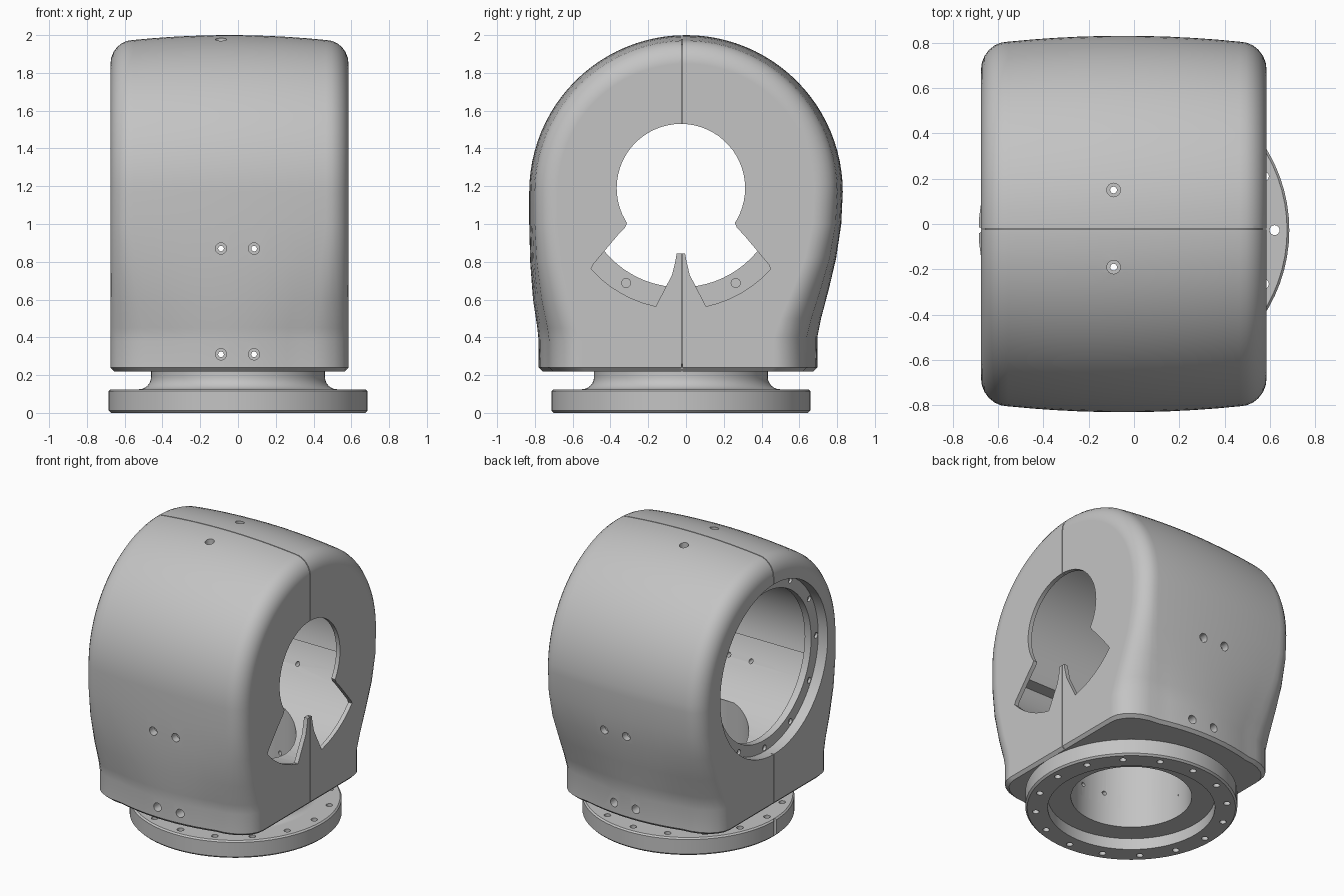
import bpy, bmesh
from math import sin, cos, radians, pi
from mathutils import Vector

cube = bpy.data.objects.get("Cube")
if cube:
    bpy.data.objects.remove(cube, do_unlink=True)

YC, ZC = -0.027, 1.19        # axis of the side openings

grey = bpy.data.materials.new("cast grey")
grey.use_nodes = True
grey.diffuse_color = (0.55, 0.55, 0.55, 1)
grey.node_tree.nodes["Principled BSDF"].inputs["Base Color"].default_value = (0.55, 0.55, 0.55, 1)


def finish(bm, name):
    bmesh.ops.recalc_face_normals(bm, faces=bm.faces[:])
    mesh = bpy.data.meshes.new(name)
    bm.to_mesh(mesh)
    bm.free()
    obj = bpy.data.objects.new(name, mesh)
    bpy.context.collection.objects.link(obj)
    mesh.materials.append(grey)
    return obj


def skin(bm, r, s):
    """Join two matching closed rings of vertices with quads."""
    for i in range(len(r)):
        j = (i + 1) % len(r)
        bm.faces.new((r[i], r[j], s[j], s[i]))


def cylinder(bm, r, a, b, segs=16):
    a, b = Vector(a), Vector(b)
    axis = b - a
    matrix = axis.to_track_quat('Z', 'Y').to_matrix().to_4x4()
    matrix.translation = (a + b) / 2
    bmesh.ops.create_cone(bm, cap_ends=True, segments=segs, radius1=r, radius2=r,
                          depth=axis.length, matrix=matrix)


def prism(name, contour, x0, x1):
    """Extrude an outline, given about the opening axis, along x."""
    bm = bmesh.new()
    a, b = [[bm.verts.new((x, YC + y, ZC + z)) for y, z in contour] for x in (x0, x1)]
    bm.faces.new(a)
    bm.faces.new(b)
    skin(bm, a, b)
    return finish(bm, name)


def arc(r, start, stop, step):
    return [(r * cos(radians(a)), r * sin(radians(a))) for a in range(start, stop, step)]


def cut(obj, cutter):
    """Subtract the cutter, apply, and discard it."""
    cutter.hide_render = True
    mod = obj.modifiers.new("cut", 'BOOLEAN')
    mod.operation, mod.solver, mod.object = 'DIFFERENCE', 'MANIFOLD', cutter
    deps = bpy.context.evaluated_depsgraph_get()
    mesh = bpy.data.meshes.new_from_object(obj.evaluated_get(deps))
    obj.modifiers.clear()
    obj.data = mesh
    bpy.data.objects.remove(cutter, do_unlink=True)


def smooth(obj):
    bpy.ops.object.select_all(action='DESELECT')
    obj.select_set(True)
    bpy.context.view_layer.objects.active = obj
    bpy.ops.object.shade_smooth_by_angle(angle=radians(32))
    mod = obj.modifiers.new("even shading", 'WEIGHTED_NORMAL')
    mod.keep_sharp = True


# Housing outline: waisted back, round top, nearly straight front
R, ZA = 0.83, 1.17
back = [(.675, .22), (.695, .24), (.695, .40), (.715, .5), (.755, .65), (.795, .82), (.822, 1.0)]
front = [(-.76, .22), (-.78, .24), (-.78, .38), (-.787, .45), (-.81, .6), (-.825, .8), (-.83, 1.0)]
outline = [(y, z, 1, 0) for y, z in back]
for i in range(49):
    a = pi * i / 48
    outline.append((R * cos(a), ZA + R * sin(a), cos(a), sin(a)))
outline += [(y, z, -1, 0) for y, z in reversed(front)]


def housing_solid(name, x0, x1, wall, floor):
    """Loft the outline across x; ends are rounded, more broadly near the base."""
    mid, half = (x0 + x1) / 2, (x1 - x0) / 2
    # Each station: side, crown position, rounding angle
    stations = [(0, i / 5, 0) for i in range(-5, 6)]
    ends = [(1, 1, radians(a)) for a in range(15, 91, 15)]
    stations = [(-1, c, a) for s, c, a in reversed(ends)] + stations + ends
    bm = bmesh.new()
    rings = []
    for sign, t, a in stations:
        ring = []
        for y, z, ny, nz in outline:
            low = min(max((0.9 - z) / 0.5, 0), 1)
            fillet = 0.12 + 0.13 * low
            inset = wall + t * t * (0.026 + 0.024 * low) + (1 - cos(a)) * (0.125 + 0.055 * low)
            dx = sign * (half - fillet + fillet * sin(a)) if sign else t * (half - fillet)
            px = mid + dx * (0.97 if z < 0.23 else 1)
            pz = z if z >= ZA else floor + (z - .22) * (ZA - floor) / (ZA - .22)
            ring.append(bm.verts.new((px, y - ny * inset, pz - nz * inset)))
        rings.append(ring)
    for r, s in zip(rings, rings[1:]):
        skin(bm, r, s)
    for ring in (rings[0], rings[-1]):
        bm.faces.new(ring[1:-1])
        bm.faces.new((ring[0], ring[1], ring[-2], ring[-1]))
    return finish(bm, name)


housing = housing_solid("elbow_housing", -0.675, 0.585, 0, 0.22)

# Shallow groove where the two half shells meet
bm = bmesh.new()
bmesh.ops.create_cube(bm, size=1)
bmesh.ops.scale(bm, vec=(3, .006, 3), verts=bm.verts)
bmesh.ops.translate(bm, vec=(0, -.022, 1.2), verts=bm.verts)
groove = finish(bm, "parting_groove")
cut(groove, housing_solid("groove_core", -0.655, 0.567, 0.02, 0.24))
cut(housing, groove)

# Main bore along x, the stepped mouth on the -x side, and the bore into the neck
for r, a, b in ((0.57, (-.55, YC, ZC), (.555, YC, ZC)),
                (0.605, (-.8, YC, ZC), (-.6, YC, ZC)),
                (0.525, (-.8, YC, ZC), (-.4, YC, ZC)),
                (0.39, (0, YC, .1), (0, YC, .65))):
    bm = bmesh.new()
    cylinder(bm, r, a, b, 72)
    cut(housing, finish(bm, "bore"))

# Wider chamber below a ledge inside the bore
cut(housing, prism("lower_chamber", arc(.66, -12, -169, -6), -.55, .555))

# Keyhole opening on the +x side, with a prong rising between two lobes
side = arc(.34, 84, -34, -6)
side += [(.285, -.185), (.297, -.21), (.335, -.25), (.465, -.405)]
side += arc(.64, -42, -79, -6)
side += [(.047, -.46), (.03, -.39), (.022, -.345)]
contour = [(0, .34)] + side + [(-y, z) for y, z in reversed(side)]
cut(housing, prism("keyhole", contour, .42, .72))

# Screw holes: wide heads first, then narrow holes to the inside
heads, shanks = bmesh.new(), bmesh.new()
for x in (-.09, .085):
    for z, yf, yb in ((.87, -.77, .75), (.31, -.70, .62)):
        cylinder(heads, .03, (x, -1, z), (x, yf, z))
        cylinder(heads, .03, (x, 1, z), (x, yb, z))
        cylinder(shanks, .015, (x, -1, z), (x, 1, z))
for y in (.15, -.19):
    cylinder(heads, .03, (-.09, y, 2.1), (-.09, y, 1.93))
    cylinder(shanks, .015, (-.09, y, 2.1), (-.09, y, 1.5))
for i in range(12):                     # blind bolt circle of the round mouth
    a = 2 * pi * i / 12
    y, z = YC + .58 * cos(a), ZC + .58 * sin(a)
    cylinder(shanks, .02, (-.62, y, z), (-.582, y, z))
    if z < 1:
        cylinder(shanks, .024, (-.568, y, z), (-.54, y, z))
cut(housing, finish(heads, "heads"))
cut(housing, finish(shanks, "shanks"))
smooth(housing)

# Neck and bolt flange, turned about the vertical axis
section = [(.39, .23), (.46, .23), (.46, .19)]
section += [(.525 - .065 * cos(radians(a)), .19 - .065 * sin(radians(a))) for a in range(15, 91, 15)]
section += [(.675, .125), (.685, .115), (.685, .012), (.673, 0), (.54, 0), (.54, .08), (.39, .08)]
bm = bmesh.new()
rings = []
for k in range(72):
    a = 2 * pi * k / 72
    rings.append([bm.verts.new((r * cos(a), YC + r * sin(a), z)) for r, z in section])
for r, s in zip(rings, rings[1:] + rings[:1]):
    skin(bm, r, s)
flange = finish(bm, "neck_flange")

# Flange bolt holes and the small index notch
bm = bmesh.new()
for i in range(16):
    a = 2 * pi * i / 16
    x, y = .62 * cos(a), YC + .62 * sin(a)
    cylinder(bm, .022, (x, y, -.1), (x, y, .2))
cylinder(bm, .013, (-.685, YC, -.1), (-.685, YC, .2))
cut(flange, finish(bm, "bolt_holes"))
smooth(flange)
